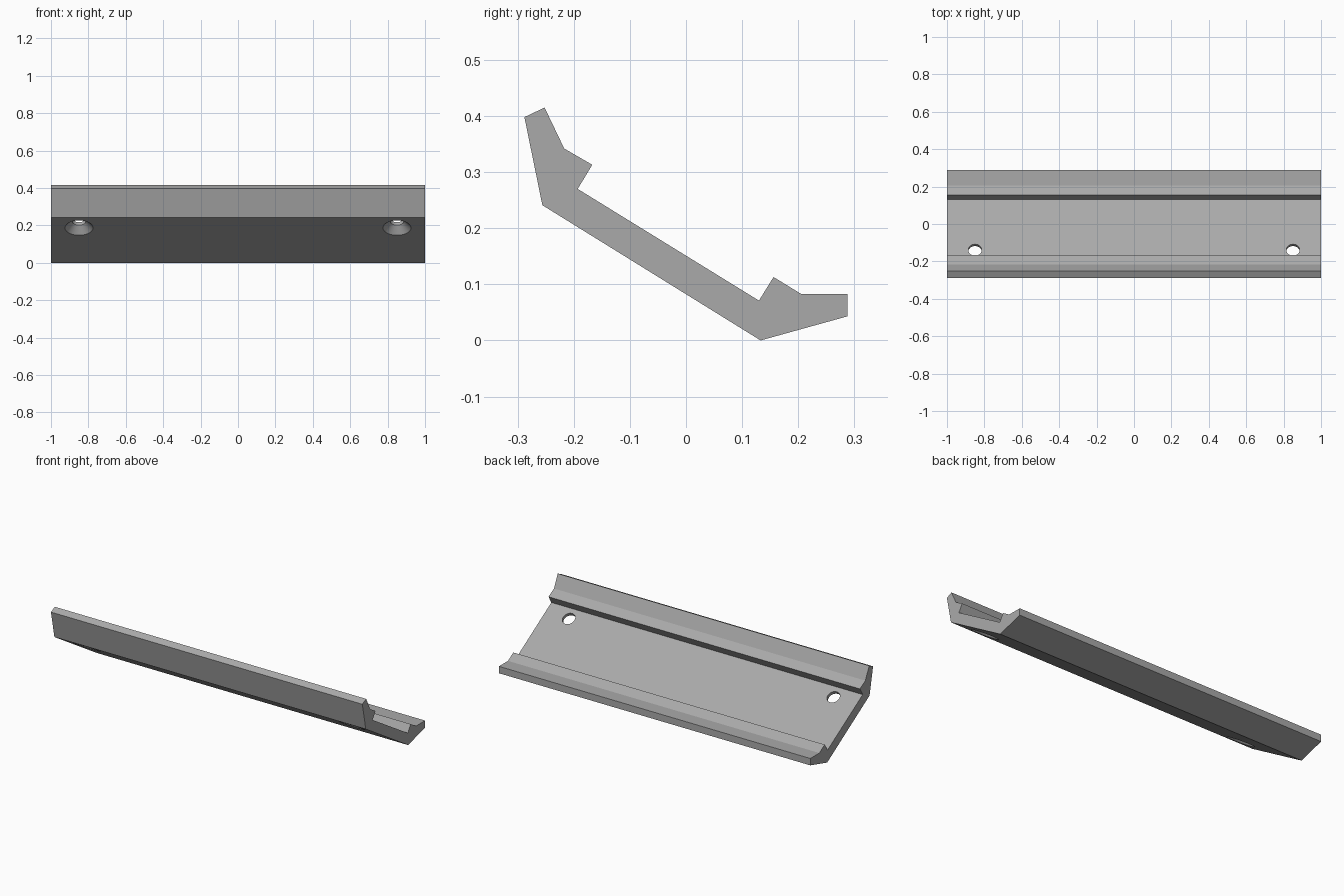
import bpy, bmesh, math
from mathutils import Vector, Matrix

if "Cube" in bpy.data.objects:
    bpy.data.objects.remove(bpy.data.objects["Cube"])

# Rail cross-section as (y, z), extruded along x
PROFILE = [(-0.288, 0.398), (-0.252, 0.415), (-0.217, 0.342), (-0.167, 0.313),
           (-0.193, 0.270), (0.130, 0.071), (0.156, 0.113), (0.205, 0.083),
           (0.288, 0.083), (0.288, 0.043), (0.133, 0.0), (-0.256, 0.241)]

grey = bpy.data.materials.new("grey")
grey.diffuse_color = (0.40, 0.40, 0.40, 1)
grey.use_nodes = True
grey.node_tree.nodes["Principled BSDF"].inputs["Base Color"].default_value = grey.diffuse_color


def add_object(name, bm):
    bmesh.ops.recalc_face_normals(bm, faces=bm.faces)
    mesh = bpy.data.meshes.new(name)
    bm.to_mesh(mesh)
    bm.free()
    mesh.materials.append(grey)
    obj = bpy.data.objects.new(name, mesh)
    bpy.context.collection.objects.link(obj)
    return obj


# Mounting rail
bm = bmesh.new()
end = bm.faces.new([bm.verts.new((-1, y, z)) for y, z in PROFILE])
swept = bmesh.ops.extrude_face_region(bm, geom=[end])["geom"]
bmesh.ops.translate(bm, vec=(2, 0, 0), verts=[v for v in swept if isinstance(v, bmesh.types.BMVert)])
rail = add_object("mounting_rail", bm)

# Countersunk screw hole cutters, square to the sloping plate
normal = Vector((0, 0.525, 0.851)).normalized()
tilt = normal.to_track_quat('Z', 'Y').to_matrix().to_4x4()
HOLE = [(0.085, -0.01), (0.075, 0.0), (0.036, 0.039), (0.036, 0.10)]  # radius, height
SIDES = 32
for side, x in (("left", -0.85), ("right", 0.85)):
    bm = bmesh.new()
    rings = [[bm.verts.new((r * math.cos(a), r * math.sin(a), h))
              for a in (2 * math.pi * i / SIDES for i in range(SIDES))] for r, h in HOLE]
    for low, high in zip(rings, rings[1:]):
        for i in range(SIDES):
            j = (i + 1) % SIDES
            bm.faces.new((low[i], low[j], high[j], high[i]))
    bm.faces.new(rings[0])
    bm.faces.new(rings[-1])
    bm.transform(Matrix.Translation((x, -0.169, 0.1873)) @ tilt)
    cutter = add_object(side + "_hole_cutter", bm)
    cutter.hide_render = True
    cutter.hide_set(True)
    cut = rail.modifiers.new(side + "_screw_hole", 'BOOLEAN')
    cut.operation, cut.solver, cut.object = 'DIFFERENCE', 'EXACT', cutter

# Smooth hole walls, crisp rail edges
bpy.context.view_layer.objects.active = rail
rail.select_set(True)
for mod in list(rail.modifiers):
    bpy.ops.object.modifier_apply(modifier=mod.name)
bpy.ops.object.shade_smooth_by_angle(angle=math.radians(30))
